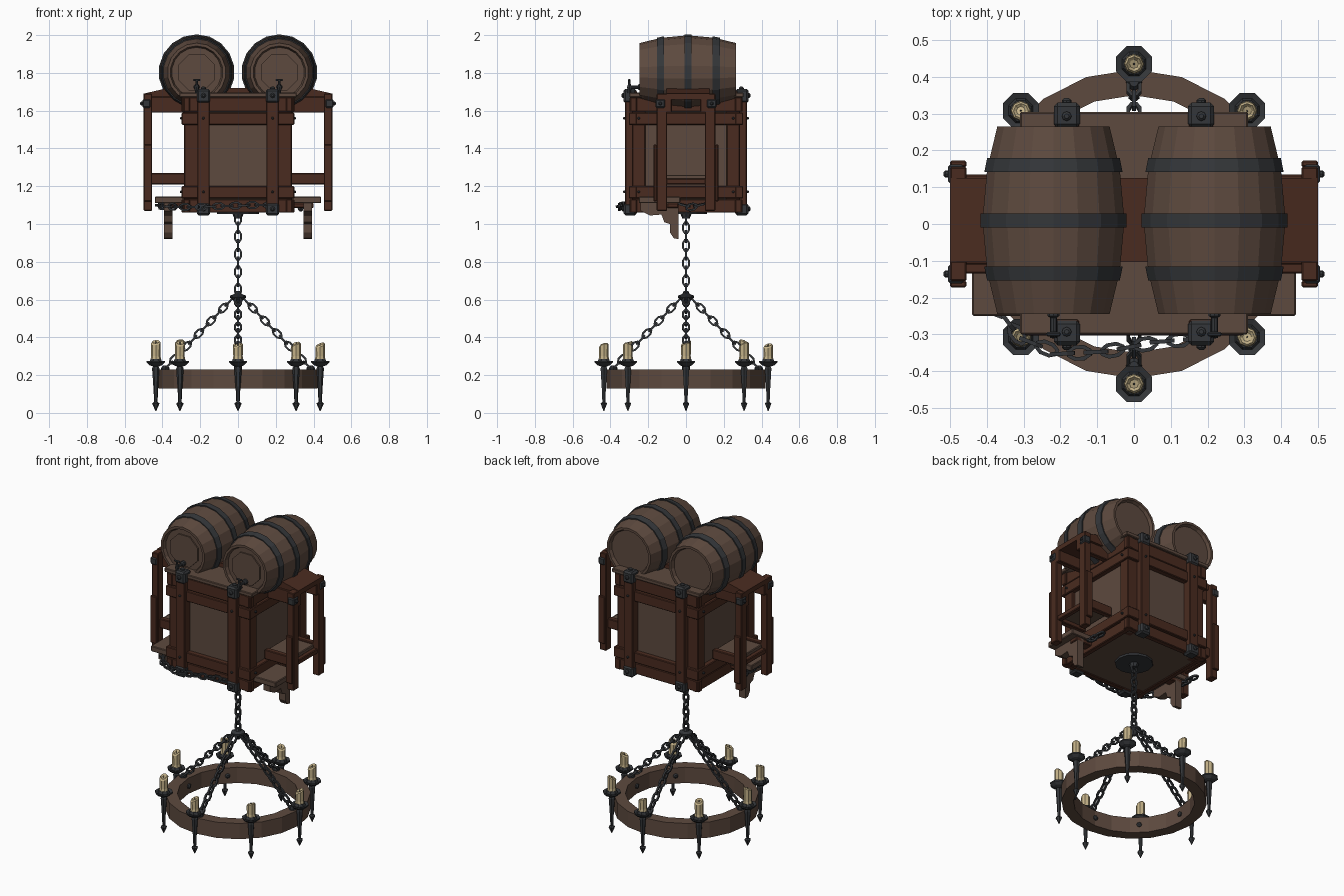
import bpy, bmesh, math, random
from mathutils import Vector, Matrix

random.seed(4)
cube = bpy.data.objects.get("Cube")
if cube:
    bpy.data.objects.remove(cube)


def material(name, rgb):
    m = bpy.data.materials.new(name)
    m.use_nodes = True
    m.diffuse_color = (*rgb, 1)
    m.node_tree.nodes["Principled BSDF"].inputs["Base Color"].default_value = (*rgb, 1)
    return m


WOOD = material("brown wood", (0.11, 0.068, 0.049))
FRAME = material("red brown wood", (0.068, 0.024, 0.014))
METAL = material("dark iron", (0.034, 0.037, 0.041))
WAX = material("candle wax", (0.56, 0.45, 0.25))


def finish(name, bm, mat, bevel=0):
    bmesh.ops.recalc_face_normals(bm, faces=bm.faces)
    mesh = bpy.data.meshes.new(name)
    bm.to_mesh(mesh)
    bm.free()
    mesh.materials.append(mat)
    ob = bpy.data.objects.new(name, mesh)
    bpy.context.collection.objects.link(ob)
    if bevel:
        mod = ob.modifiers.new("Bevel", "BEVEL")
        mod.width, mod.segments = bevel, 1
    return ob


def box(name, x, y, z, mat, bevel=0.004):
    bm = bmesh.new()
    mid = [(a + b) / 2 for a, b in (x, y, z)]
    size = [abs(b - a) for a, b in (x, y, z)]
    bmesh.ops.create_cube(bm, size=1, matrix=Matrix.Translation(mid) @ Matrix.Diagonal((*size, 1)))
    return finish(name, bm, mat, bevel)


def prism(name, outline, place, depth, mat):
    # outline points become 3D through place(), then sweep along depth
    bm = bmesh.new()
    face = bm.faces.new([bm.verts.new(place(*p)) for p in outline])
    new = bmesh.ops.extrude_face_region(bm, geom=[face])["geom"]
    bmesh.ops.translate(bm, vec=depth, verts=[v for v in new if isinstance(v, bmesh.types.BMVert)])
    return finish(name, bm, mat)


def lathe(name, profile, sides, mat, at=(0, 0, 0), axis=(0, 0, 1), turn=0, closed=False):
    # profile holds (radius, height) pairs; open ends are capped
    bm = bmesh.new()
    rot = Vector((0, 0, 1)).rotation_difference(Vector(axis)).to_matrix()
    rings = []
    for r, h in profile:
        angles = [math.tau * (i + turn) / sides for i in range(sides)]
        rings.append([bm.verts.new(Vector(at) + rot @ Vector((r * math.cos(a), r * math.sin(a), h))) for a in angles])
    pairs = list(zip(rings, rings[1:])) + ([(rings[-1], rings[0])] if closed else [])
    for a, b in pairs:
        for i in range(sides):
            j = (i + 1) % sides
            bm.faces.new((a[i], a[j], b[j], b[i]))
    if not closed:
        bm.faces.new(rings[0])
        bm.faces.new(rings[-1])
    return finish(name, bm, mat)


def chain(name, points, pitch=0.046, half=0.031, width=0.017, thick=0.0055):
    # oval links spaced along a polyline, each turned a quarter from the last
    bm = bmesh.new()
    pts = [Vector(p) for p in points]
    total = sum((b - a).length for a, b in zip(pts, pts[1:]))
    count = max(1, round(total / pitch))
    for k in range(count):
        d = (k + 0.5) * total / count
        for a, b in zip(pts, pts[1:]):
            if d <= (b - a).length:
                break
            d -= (b - a).length
        way = (b - a).normalized()
        rot = way.to_track_quat("Z", "Y").to_matrix() @ Matrix.Rotation(k % 2 * math.pi / 2, 3, "Z")
        centre = a + way * d
        rings = []
        for i in range(8):
            t = math.tau * (i + 0.5) / 8
            out = Vector((math.cos(t), 0, math.sin(t)))
            core = Vector((out.x * width, 0, out.z * half))
            rings.append([bm.verts.new(centre + rot @ (core + out * thick * u + Vector((0, thick * v, 0))))
                          for u, v in ((1, 1), (-1, 1), (-1, -1), (1, -1))])
        for i in range(8):
            p, q = rings[i], rings[(i + 1) % 8]
            for j in range(4):
                bm.faces.new((p[j], p[(j + 1) % 4], q[(j + 1) % 4], q[j]))
    return finish(name, bm, METAL)


def bolt(name, at, axis, r=0.013):
    lathe(name, [(r, -0.004), (r, 0.006), (r * 0.5, 0.012)], 8, METAL, at, axis)


def span(s, a, b):
    return sorted((s * a, s * b))


# Crate body, lid and floor
box("crate_body", (-0.265, 0.265), (-0.27, 0.27), (1.08, 1.68), WOOD)
box("crate_lid", (-0.31, 0.31), (-0.30, 0.305), (1.67, 1.695), WOOD)
box("crate_floor", (-0.28, 0.28), (-0.28, 0.28), (1.065, 1.085), WOOD)

RAILS = ((1.595, 1.67, 0.0), (1.525, 1.59, 0.008), (1.135, 1.20, 0.008), (1.06, 1.13, 0.0))
for s in (-1, 1):
    side = "left" if s > 0 else "right"
    end = "back" if s > 0 else "front"
    # Horizontal rails on all four faces
    for i, (z0, z1, out) in enumerate(RAILS):
        box(f"{end}_rail_{i}", (-0.298, 0.298), span(s, 0.26, 0.295 + out), (z0, z1), FRAME)
        box(f"{side}_rail_{i}", span(s, 0.255, 0.288 + out), (-0.3, 0.3), (z0, z1), FRAME)
    for e in (-1, 1):
        tag = f"{'back' if e > 0 else 'front'}_{side}"
        # Corner posts, strapped posts and iron end caps
        box(f"{tag}_corner_post", span(s, 0.21, 0.285), span(e, 0.215, 0.285), (1.065, 1.675), FRAME)
        box(f"{tag}_strap_post", span(s, 0.15, 0.215), span(e, 0.26, 0.322), (1.055, 1.705), FRAME)
        box(f"{tag}_top_cap", span(s, 0.147, 0.218), span(e, 0.262, 0.33), (1.64, 1.715), METAL, 0.01)
        box(f"{tag}_bottom_cap", span(s, 0.147, 0.218), span(e, 0.262, 0.33), (1.045, 1.11), METAL, 0.01)
        for z in (1.68, 1.08):
            bolt(f"{tag}_cap_bolt", (s * 0.183, e * 0.33, z), (0, e, 0))
        bolt(f"{tag}_lid_bolt", (s * 0.183, e * 0.293, 1.715), (0, 0, 1))
        for z in (1.56, 1.17):
            bolt(f"{tag}_rail_bolt", (s * 0.183, e * 0.322, z), (0, e, 0), 0.007)
            bolt(f"{tag}_side_bolt", (s * 0.296, e * 0.25, z), (s, 0, 0), 0.007)
        # Outrigger legs with iron brackets
        box(f"{tag}_leg", span(s, 0.455, 0.5), span(e, 0.1, 0.155), (1.07, 1.69), FRAME)
        box(f"{tag}_leg_foot", span(s, 0.455, 0.5), span(e, 0.155, 0.172), (1.12, 1.42), FRAME)
        box(f"{tag}_leg_bracket", span(s, 0.462, 0.506), span(e, 0.11, 0.162), (1.615, 1.66), METAL, 0.006)
        bolt(f"{tag}_leg_bolt", (s * 0.506, e * 0.136, 1.638), (s, 0, 0), 0.01)
        box(f"{tag}_side_brace", span(s, 0.28, 0.475), span(e, 0.1, 0.135), (1.21, 1.27), FRAME)
    # Side shelf between the legs
    box(f"{side}_shelf", span(s, 0.28, 0.462), (-0.125, 0.125), (1.235, 1.26), WOOD)
    box(f"{side}_leg_tie", span(s, 0.46, 0.49), (-0.12, 0.12), (1.21, 1.24), FRAME)
    # Scrolled bracket under the low board
    scroll = [(-0.24, 1.11), (-0.24, 1.07), (-0.19, 1.045), (-0.13, 1.05), (-0.115, 1.01), (-0.085, 1.0),
              (-0.085, 0.955), (-0.065, 0.925), (-0.04, 0.92), (-0.04, 1.11)]
    prism(f"{side}_scroll_bracket", scroll, lambda y, z: (s * 0.37 - 0.023, y, z), (0.046, 0, 0), WOOD)
    box(f"{side}_low_board", span(s, 0.26, 0.44), (-0.25, -0.03), (1.11, 1.145), WOOD)
    box(f"{side}_low_cleat", span(s, 0.26, 0.40), (-0.10, -0.04), (1.085, 1.11), FRAME)

# Pitched canopy board that carries the barrels
pitch = [(-0.5, 1.66), (-0.5, 1.69), (-0.37, 1.72), (0.37, 1.72), (0.5, 1.69), (0.5, 1.66)]
prism("canopy_board", pitch, lambda x, z: (x, -0.103, z), (0, 0.228, 0), FRAME)
for e in (-1, 1):
    box("canopy_beam", (-0.5, 0.5), span(e, 0.075, 0.11), (1.59, 1.675), FRAME)

# Barrels lying front to back, with hoops, recessed heads and taps
STAVES = [(0.155, -0.255), (0.183, -0.14), (0.196, 0), (0.183, 0.14), (0.155, 0.255)]
for s in (-1, 1):
    side = "left" if s > 0 else "right"
    mid = (s * 0.219, 0.01, 1.803)
    hollow = [(0.132, -0.235)] + [(0.14, -0.255)] + STAVES + [(0.14, 0.255), (0.132, 0.235)]
    lathe(f"{side}_barrel", hollow, 18, WOOD, mid, (0, 1, 0), 0.5)
    for y, r in ((-0.145, 0.184), (0, 0.198), (0.15, 0.184)):
        slope = -0.004 if y > 0 else 0.004 if y < 0 else 0
        band = [(r - 0.02, y - 0.019), (r + 0.003 - slope, y - 0.019), (r + 0.003 + slope, y + 0.019), (r - 0.02, y + 0.019)]
        lathe(f"{side}_hoop", band, 18, METAL, mid, (0, 1, 0), 0.5, True)
    lathe(f"{side}_barrel_lid", [(0.105, -0.243), (0.105, -0.23)], 8, WOOD, mid, (0, 1, 0), 0.5)
    tap = (s * 0.219, -0.25, 1.725)
    lathe(f"{side}_tap_pipe", [(0.016, -0.02), (0.016, 0.0), (0.009, 0.005), (0.009, 0.06)], 8, METAL, tap, (0, -1, 0))
    lathe(f"{side}_tap_spout", [(0.008, -0.035), (0.012, 0), (0.006, 0.02), (0.006, 0.035)], 8, METAL,
          (tap[0], -0.3, tap[2]))
    box(f"{side}_tap_handle", (tap[0] - 0.02, tap[0] + 0.02), (-0.306, -0.294), (1.757, 1.768), METAL)

# Iron plate under the crate and the hanging chain
lathe("ceiling_plate", [(0.11, 1.052), (0.11, 1.068)], 12, METAL)
lathe("ceiling_hook", [(0.02, 1.03), (0.03, 1.055)], 8, METAL)
chain("main_chain", [(0, 0, 1.05), (0, 0, 0.63)])
lathe("chain_hub", [(0.012, 0.575), (0.026, 0.595), (0.042, 0.61), (0.042, 0.62), (0.02, 0.63), (0.012, 0.645)], 8, METAL)

# Loose chain draped round the base
chain("draped_chain", [(-0.42, 0.06, 1.10), (-0.40, -0.19, 1.095), (-0.31, -0.31, 1.09), (-0.20, -0.353, 1.09),
                       (-0.08, -0.347, 1.095), (0.07, -0.32, 1.10), (0.19, -0.31, 1.10)])
chain("side_chain", [(0.31, 0.09, 1.105), (0.33, 0.03, 1.09), (0.31, -0.03, 1.105)])

# Chandelier ring and its four chains
lathe("chandelier_ring", [(0.42, 0.13), (0.42, 0.23), (0.35, 0.23), (0.35, 0.13)], 20, WOOD, closed=True, turn=0)
for k in range(4):
    d = Vector((math.cos(k * math.pi / 2), math.sin(k * math.pi / 2), 0))
    chain("ring_chain", [d * 0.03 + Vector((0, 0, 0.605)), d * 0.385 + Vector((0, 0, 0.235))])
    lathe("ring_anchor", [(0.022, 0.225), (0.022, 0.238), (0.012, 0.25)], 8, METAL, d * 0.385)

# Eight candle holders round the ring
SPIKE = [(0.002, 0.01), (0.02, 0.05), (0.009, 0.058), (0.012, 0.12), (0.018, 0.21), (0.02, 0.235), (0.012, 0.25)]
CUP = [(0.015, 0.245), (0.035, 0.252), (0.053, 0.268), (0.053, 0.276), (0.036, 0.27), (0.03, 0.285)]
for k in range(8):
    a = k * math.pi / 4
    d = Vector((math.cos(a), math.sin(a), 0))
    at = d * 0.435
    lathe("holder_spike", SPIKE, 6, METAL, at)
    lathe("holder_cup", CUP, 8, METAL, at, turn=0.5)
    bolt("holder_bolt", d * 0.347 + Vector((0, 0, 0.18)), -d, 0.015)
    top = random.uniform(0.35, 0.375)
    wax = lathe("candle", [(0.03, 0.27), (0.025, 0.30), (0.026, top), (0.02, top + 0.008), (0.012, top)], 8, WAX, at)
    lean = random.uniform(0, math.tau)
    for v in wax.data.vertices:
        if v.co.z > 0.34:
            v.co.z += 0.45 * ((v.co.x - at.x) * math.cos(lean) + (v.co.y - at.y) * math.sin(lean))
    lathe("wick", [(0.003, top - 0.005), (0.002, top + 0.012)], 5, METAL, at)
